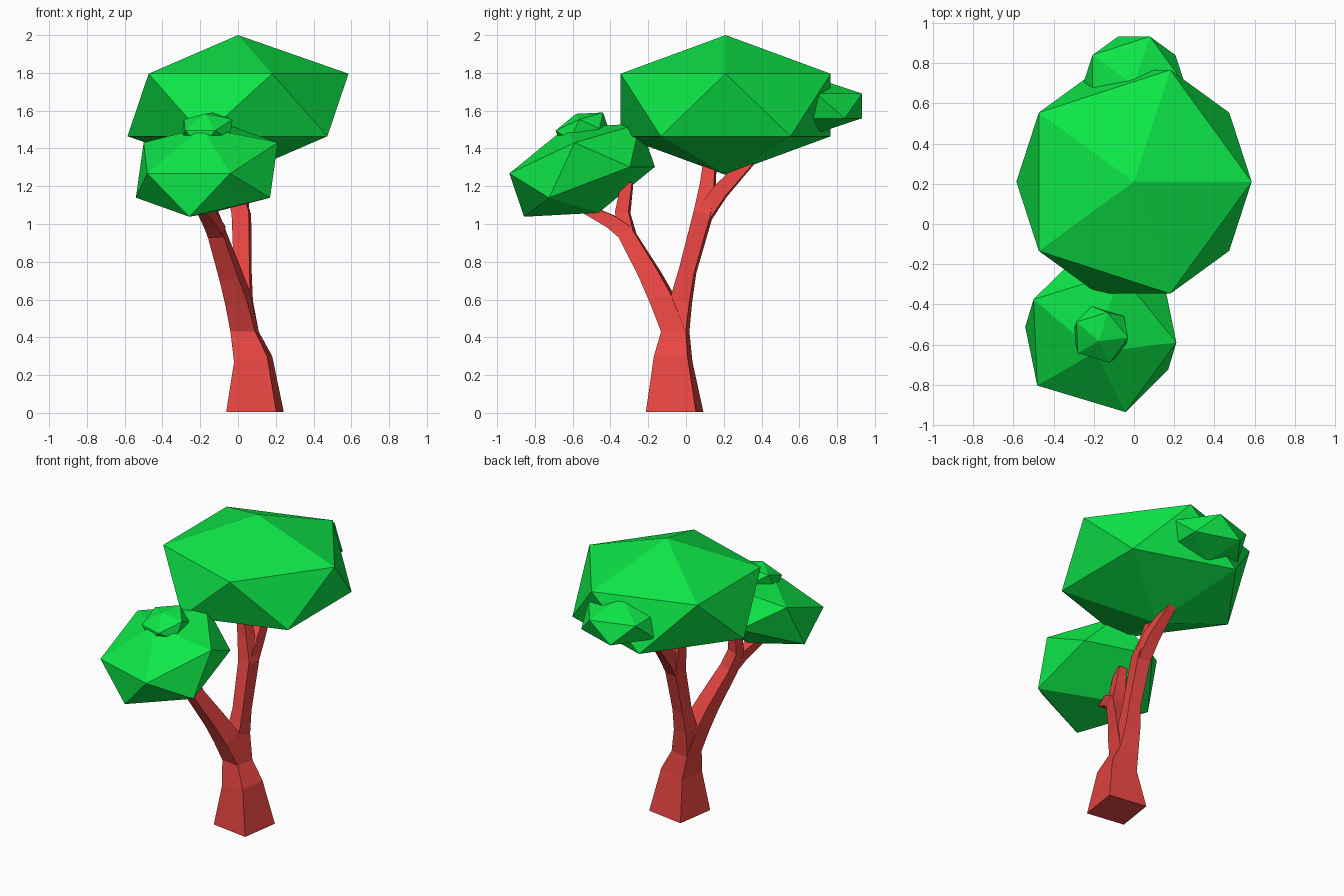
import bpy, bmesh
from math import radians
from mathutils import Vector, Matrix

if "Cube" in bpy.data.objects:
    bpy.data.objects.remove(bpy.data.objects["Cube"])


def material(name, color):
    m = bpy.data.materials.new(name)
    m.diffuse_color = color
    m.use_nodes = True
    m.node_tree.nodes["Principled BSDF"].inputs["Base Color"].default_value = m.diffuse_color
    return m


LEAF = material("leaf_green", (0.004, 0.8, 0.064, 1))
BARK = material("bark_red", (0.8, 0.06, 0.054, 1))


def foliage(name, loc, radius, height, rot=(0, 0, 0)):
    """Squashed 20-sided leaf clump."""
    bpy.ops.mesh.primitive_ico_sphere_add(subdivisions=1, radius=1, location=loc,
                                          rotation=[radians(a) for a in rot])
    ob = bpy.context.object
    ob.name = name
    ob.scale = (radius, radius, height)
    ob.data.materials.append(LEAF)


def limb(bm, path, cap_start=False, cap_end=True, flat_start=True):
    """Four-sided tube along (x, y, z, half_width) points."""
    pts = [Vector(p[:3]) for p in path]
    side = Matrix.Rotation(radians(-8.5), 3, 'Z') @ Vector((1, 0, 0))
    rings = []
    for i, c in enumerate(pts):
        a = (pts[i] - pts[i - 1]).normalized() if i > 0 else Vector()
        b = (pts[i + 1] - pts[i]).normalized() if i < len(pts) - 1 else Vector()
        t = (a + b).normalized()
        if (i == 0 and flat_start) or (i == len(pts) - 1 and not cap_end):
            t = Vector((0, 0, 1))
        u = (side - t * side.dot(t)).normalized()
        v = t.cross(u)
        h = path[i][3]
        rings.append([bm.verts.new(c + u * h * su + v * h * sv)
                      for su, sv in ((-1, -1), (1, -1), (1, 1), (-1, 1))])
    for lo, hi in zip(rings, rings[1:]):
        for k in range(4):
            n = (k + 1) % 4
            bm.faces.new((lo[k], lo[n], hi[n], hi[k]))
    if cap_start:
        bm.faces.new(rings[0][::-1])
    if cap_end:
        bm.faces.new(rings[-1])


# Leaf clumps
TILT = (21, -6.6, 0)
foliage("main_canopy", (0, 0.21, 1.63), 0.654, 0.37)
foliage("back_clump", (0, 0.69, 1.625), 0.285, 0.146)
foliage("front_canopy", (-0.165, -0.55, 1.285), 0.436, 0.243, TILT)
foliage("front_top_clump", (-0.165, -0.55, 1.5), 0.158, 0.09, TILT)

# Trunk with two forked branches
bm = bmesh.new()
fork = (0.035, -0.057, 0.43, 0.066)
limb(bm, [(0.09, -0.06, 0.005, 0.134), (0.08, -0.068, 0.285, 0.09), fork],
     cap_start=True, cap_end=False)
# back branch and its twigs
limb(bm, [fork, (0.02, -0.025, 0.6, 0.052), (0.025, 0.008, 0.75, 0.042),
          (0.018, 0.09, 1.05, 0.046), (-0.02, 0.115, 1.2, 0.038), (-0.05, 0.13, 1.36, 0.03)])
limb(bm, [(0.018, 0.085, 1.03, 0.042), (0.01, 0.18, 1.17, 0.04), (-0.02, 0.37, 1.37, 0.025)],
     flat_start=False)
# front branch and its twigs
limb(bm, [fork, (0.0, -0.125, 0.6, 0.06), (-0.04, -0.19, 0.73, 0.052),
          (-0.11, -0.31, 0.94, 0.042), (-0.145, -0.335, 1.06, 0.036),
          (-0.155, -0.31, 1.22, 0.028)])
limb(bm, [(-0.11, -0.31, 0.95, 0.042), (-0.14, -0.39, 1.01, 0.036),
          (-0.19, -0.53, 1.08, 0.025)], flat_start=False)
bmesh.ops.remove_doubles(bm, verts=bm.verts, dist=0.0005)
me = bpy.data.meshes.new("trunk")
bm.to_mesh(me)
bm.free()
me.materials.append(BARK)
bpy.context.collection.objects.link(bpy.data.objects.new("trunk", me))
